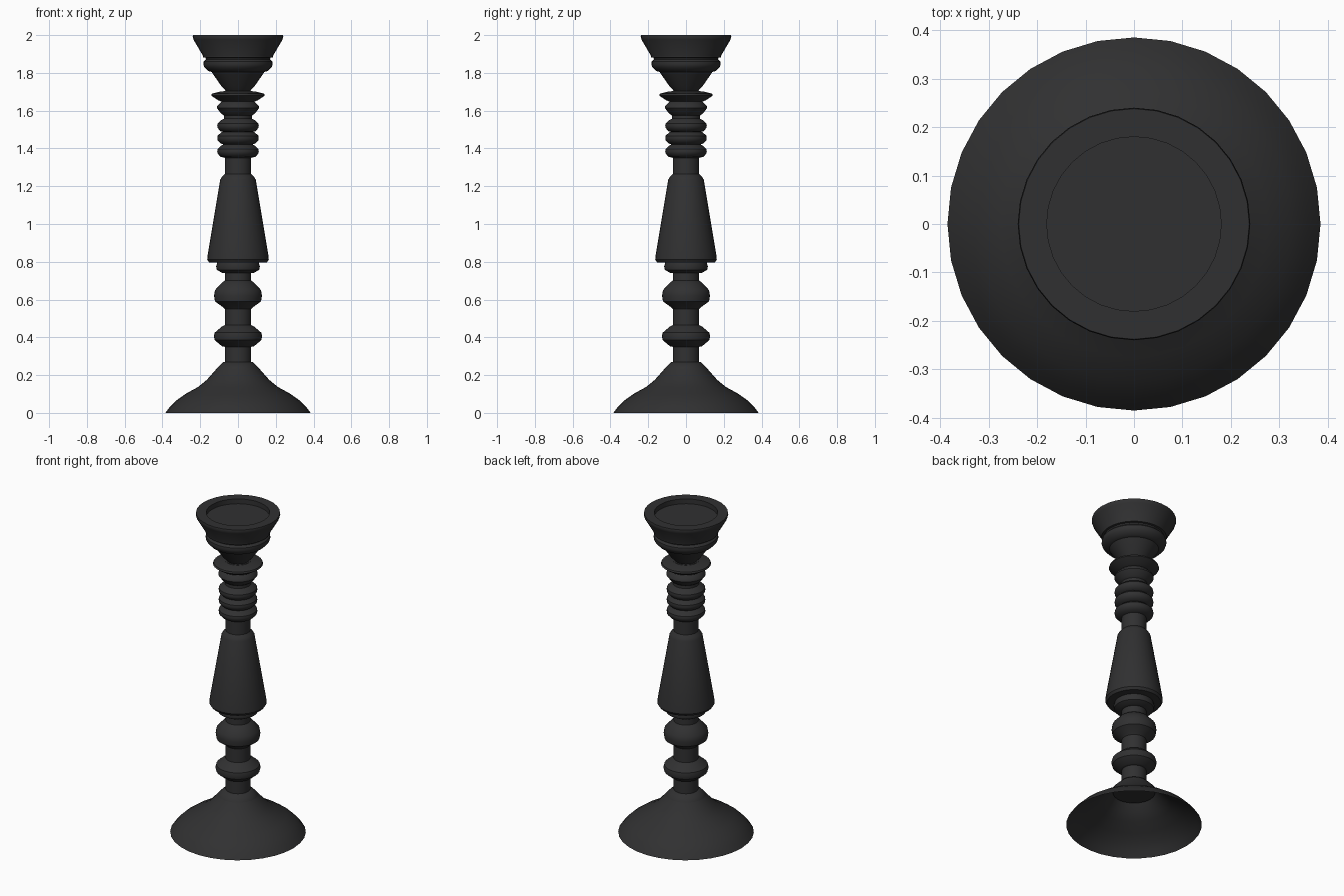
import bpy
import bmesh
from math import cos, sin, tau, radians

cube = bpy.data.objects.get("Cube")
if cube:
    bpy.data.objects.remove(cube, do_unlink=True)

SIDES = 32
black = bpy.data.materials.new("matte black")
black.use_nodes = True
colour = (0.03, 0.03, 0.031, 1)
black.diffuse_color = colour
bsdf = black.node_tree.nodes["Principled BSDF"]
bsdf.inputs["Base Color"].default_value = colour
bsdf.inputs["Roughness"].default_value = 0.7


def turned(name, profile, cap_bottom=False, cap_top=False):
    """Lathe a (radius, height) profile, listed from bottom to top."""
    bm = bmesh.new()
    rings = [[bm.verts.new((r * cos(tau * i / SIDES), r * sin(tau * i / SIDES), z))
              for i in range(SIDES)] for r, z in profile]
    for low, high in zip(rings, rings[1:]):
        for i in range(SIDES):
            j = (i + 1) % SIDES
            bm.faces.new((low[i], low[j], high[j], high[i]))
    if cap_bottom:
        bm.faces.new(rings[0][::-1])
    if cap_top:
        bm.faces.new(rings[-1])
    mesh = bpy.data.meshes.new(name)
    bm.to_mesh(mesh)
    bm.free()
    mesh.materials.append(black)
    obj = bpy.data.objects.new(name, mesh)
    bpy.context.collection.objects.link(obj)
    bpy.ops.object.select_all(action="DESELECT")
    obj.select_set(True)
    bpy.context.view_layer.objects.active = obj
    bpy.ops.object.shade_smooth_by_angle(angle=radians(35))
    return obj


# Flared foot, open underneath
turned("foot", [(.385, 0), (.36, .033), (.325, .067), (.275, .102), (.21, .138),
                (.165, .175), (.125, .22), (.113, .235)])

# Lower stem with two rounded beads and a collar
turned("lower_stem", [
    (.12, .21), (.113, .235), (.08, .268), (.07, .27), (.07, .35),
    (.085, .353), (.123, .385), (.128, .405), (.123, .425), (.088, .455), (.07, .465),
    (.07, .55), (.08, .56), (.122, .59), (.127, .62), (.122, .65), (.085, .69), (.07, .70),
    (.07, .74), (.085, .742), (.112, .757), (.116, .775), (.11, .795)], cap_bottom=True)

# Tapered central shaft
turned("shaft", [(.11, .795), (.153, .797), (.163, .812), (.16, .84),
                 (.094, 1.235), (.085, 1.25), (.07, 1.265), (.07, 1.355)])

# Stacked rings: three round ones, then two sharper ones
for number, z in enumerate((1.385, 1.455, 1.52)):
    turned(f"round_ring_{number + 1}", [
        (.07, z - .035), (.092, z - .029), (.108, z - .012), (.11, z),
        (.108, z + .012), (.09, z + .029), (.07, z + .04)])
turned("neck", [(.07, 1.35), (.075, 1.55), (.075, 1.705)])
turned("small_sharp_ring", [(.075, 1.575), (.09, 1.585), (.112, 1.615), (.11, 1.625),
                            (.09, 1.645), (.075, 1.655)])
turned("wide_sharp_ring", [(.08, 1.645), (.105, 1.655), (.142, 1.68), (.138, 1.69),
                           (.1, 1.70), (.06, 1.705)])

# Cup with stepped band, flat rim and shallow candle recess
turned("cup", [
    (.06, 1.70), (.088, 1.73), (.14, 1.805), (.158, 1.81), (.178, 1.83), (.184, 1.845),
    (.182, 1.86), (.17, 1.872), (.172, 1.88), (.185, 1.882), (.185, 1.89), (.235, 1.975),
    (.24, 1.99), (.238, 2.0), (.18, 2.0), (.18, 1.97)], cap_top=True)
